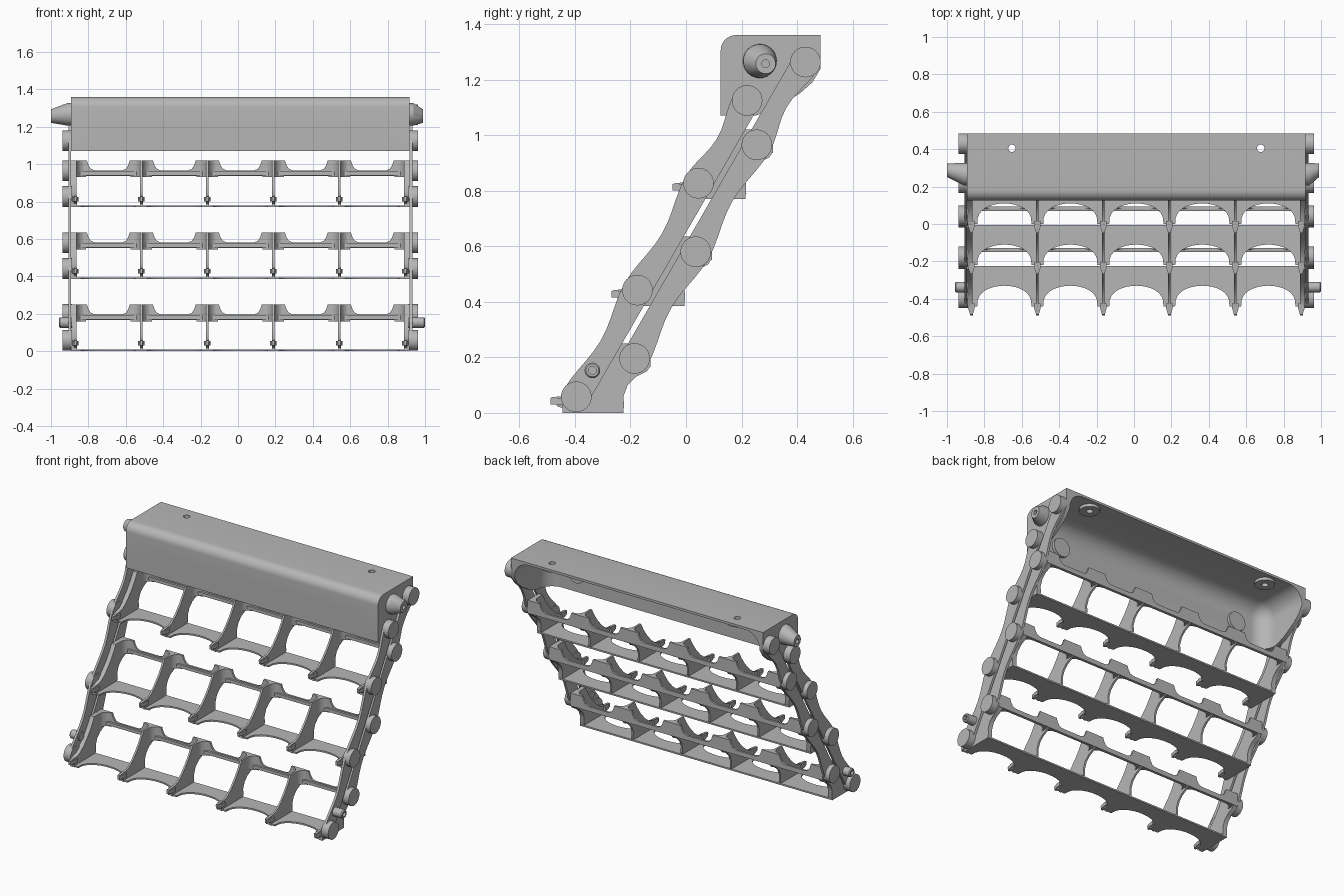
import bpy, bmesh, math
from mathutils import Vector

if "Cube" in bpy.data.objects:
    bpy.data.objects.remove(bpy.data.objects["Cube"], do_unlink=True)

grey = bpy.data.materials.new("plain grey")
grey.use_nodes = True
grey.diffuse_color = (0.47, 0.47, 0.47, 1)
grey.node_tree.nodes["Principled BSDF"].inputs["Base Color"].default_value = grey.diffuse_color

CX = 0.0125            # middle of the rack
HALF = 0.905           # half width of the rack
CELLS = 5
PITCH = 2 * 0.882 / CELLS
STEP = Vector((0, 0.22, 0.385))


def finish(name, bm):
    bmesh.ops.recalc_face_normals(bm, faces=bm.faces)
    mesh = bpy.data.meshes.new(name)
    bm.to_mesh(mesh)
    bm.free()
    mesh.materials.append(grey)
    ob = bpy.data.objects.new(name, mesh)
    bpy.context.collection.objects.link(ob)
    return ob


def smooth(ob):
    bpy.ops.object.select_all(action='DESELECT')
    ob.select_set(True)
    bpy.context.view_layer.objects.active = ob
    bpy.ops.object.shade_smooth_by_angle(angle=math.radians(32))


def prism(bm, pts, axis, lo, hi):
    """Extrude a 2D outline along the named axis."""
    def put(a, b, c):
        return {'x': (c, a, b), 'y': (a, c, b), 'z': (a, b, c)}[axis]
    low = bm.verts.new
    face = bm.faces.new([low(put(a, b, lo)) for a, b in pts])
    out = bmesh.ops.extrude_face_region(bm, geom=[face])
    delta = Vector(put(0, 0, hi - lo))
    for v in out["geom"]:
        if isinstance(v, bmesh.types.BMVert):
            v.co += delta


def loft_x(bm, rings, seg=32):
    """Loft circles (x, y, z, radius) that face along x, capping both ends."""
    loops = []
    for x, y, z, r in rings:
        loops.append([bm.verts.new((x, y + r * math.cos(2 * math.pi * i / seg),
                                    z + r * math.sin(2 * math.pi * i / seg))) for i in range(seg)])
    for a, b in zip(loops, loops[1:]):
        for i in range(seg):
            j = (i + 1) % seg
            bm.faces.new((a[i], a[j], b[j], b[i]))
    bm.faces.new(loops[0])
    bm.faces.new(loops[-1])


def cylinder(name, centre, r, depth, axis):
    bm = bmesh.new()
    bmesh.ops.create_cone(bm, cap_ends=True, segments=24, radius1=r, radius2=r, depth=depth)
    for v in bm.verts:
        x, y, z = v.co
        v.co = Vector((x, z, y) if axis == 'y' else (x, y, z)) + Vector(centre)
    return finish(name, bm)


def cut(ob, cutter):
    cutter.hide_render = True
    mod = ob.modifiers.new("cut", 'BOOLEAN')
    mod.operation = 'DIFFERENCE'
    mod.solver = 'EXACT'
    mod.object = cutter
    bpy.context.view_layer.objects.active = ob
    bpy.ops.object.modifier_apply(modifier=mod.name)
    bpy.data.objects.remove(cutter, do_unlink=True)


# Top housing: rounded front edge, sloping open underside
R = 0.055
profile = [(0.485, 1.36), (0.485, 1.24), (0.455, 1.19), (0.41, 1.15), (0.32, 1.095), (0.25, 1.07), (0.125, 1.07)]
for i in range(9):
    a = math.pi - i * math.pi / 16
    profile.append((0.125 + R + R * math.cos(a), 1.36 - R + R * math.sin(a)))
bm = bmesh.new()
prism(bm, profile, 'x', CX - HALF, CX + HALF)
housing = finish("top_housing", bm)

# Scooped hollow of the housing
bm = bmesh.new()
bmesh.ops.create_cube(bm, size=1)
for v in bm.verts:
    v.co = (CX + v.co.x * 1.76, 0.54 + v.co.y * 0.8, 0.945 + v.co.z * 0.8)
bmesh.ops.bevel(bm, geom=bm.edges[:], offset=0.1, segments=8, profile=0.5, affect='EDGES')
cut(housing, finish("hollow_cutter", bm))

# Screw holes with round bosses inside the housing
for hx in (CX - 0.665, CX + 0.665):
    for axis, wall, hole in (('y', (hx, 0.146, 1.195), (hx, 0.14, 1.195)),
                             ('z', (hx, 0.405, 1.339), (hx, 0.405, 1.34))):
        boss = cylinder("screw_boss", wall, 0.06, 0.024, axis)
        cut(boss, cylinder("boss_cutter", hole, 0.02, 0.12, axis))
        smooth(boss)
        cut(housing, cylinder("screw_cutter", hole, 0.02, 0.12, axis))
smooth(housing)

# Divider outline with a curved front edge and hollowed back edge
divider = [(-0.445, 0.0), (-0.23, 0.0), (-0.223, 0.02), (-0.225, 0.06), (-0.21, 0.1), (-0.18, 0.13),
           (-0.14, 0.15), (-0.127, 0.17), (-0.127, 0.25), (-0.24, 0.25), (-0.265, 0.205), (-0.3, 0.155),
           (-0.345, 0.105), (-0.39, 0.07), (-0.445, 0.055)]
nub = [(-0.43, 0.015), (-0.43, 0.062), (-0.485, 0.056), (-0.488, 0.046), (-0.46, 0.022)]
tip = [(-0.018, -0.425), (0.018, -0.425), (0.018, -0.45), (0.006, -0.488), (-0.006, -0.488), (-0.018, -0.45)]
lines = [CX + (i - CELLS / 2) * PITCH for i in range(CELLS + 1)]

# Floor outline with one scallop per cell
floor = [(CX + HALF, -0.225), (CX - HALF, -0.225), (CX - HALF, -0.44)]
for left in lines[:-1]:
    for i in range(17):
        a = math.pi - math.pi * i / 16
        s = math.sin(a)
        floor.append((left + PITCH / 2 + 0.145 * math.cos(a), -0.435 + 0.105 * s ** 0.8 if 0 < i < 16 else -0.44))
floor.append((CX + HALF, -0.44))

# Rail outline with raised ears at the dividers
rail = [(CX + HALF, 0.166), (CX - HALF, 0.166), (CX - HALF, 0.25)]
ear = [(0.062, 0.25), (0.07, 0.225), (0.083, 0.205), (0.105, 0.196)]
for left in lines[:-1]:
    rail += [(left + a, z) for a, z in ear]
    rail += [(left + PITCH - a, z) for a, z in reversed(ear)]
rail.append((CX + HALF, 0.25))

for level, name in enumerate(("lower", "middle", "upper")):
    offset = STEP * level

    def place(part, bm):
        bmesh.ops.translate(bm, verts=bm.verts, vec=offset)
        smooth(finish(name + "_" + part, bm))

    bm = bmesh.new()
    prism(bm, floor, 'z', 0.0, 0.01)
    place("shelf_floor", bm)

    bm = bmesh.new()
    prism(bm, rail, 'y', -0.14, -0.127)
    prism(bm, [(-0.15, 0.17), (-0.127, 0.166), (-0.127, 0.194), (-0.15, 0.19)], 'x', CX - HALF, CX + HALF)
    place("back_rail", bm)

    bm = bmesh.new()
    for i, x in enumerate(lines):
        lo, hi = x - 0.006, x + 0.006
        if i == 0:
            lo = CX - HALF
        if i == CELLS:
            hi = CX + HALF
        prism(bm, divider, 'x', lo, hi)
    place("dividers", bm)

    # Rounded corners that join dividers to the rail
    bm = bmesh.new()
    for i, x in enumerate(lines):
        for side in (-1, 1):
            if (i, side) in ((0, -1), (CELLS, 1)):
                continue
            curve = [(x, -0.135)]
            for k in range(7):
                a = math.pi / 2 * k / 6
                curve.append((x + side * (0.058 - 0.052 * math.sin(a)), -0.19 + 0.052 * (1 - math.cos(a))))
            curve = [curve[0]] + [(px, -0.138 - (py + 0.19)) for px, py in curve[1:]] + [(x, -0.19)]
            prism(bm, curve, 'z', 0.16, 0.25)
    place("corner_fillets", bm)

    bm = bmesh.new()
    for x in lines:
        prism(bm, nub, 'x', x - 0.008, x + 0.008)
        prism(bm, [(x + a, y) for a, y in tip], 'z', 0.03, 0.054)
    place("front_nubs", bm)

# Linkage arms: straight inner edge, waisted outer edge, round pivots
front_pivots = [(-0.395, 0.058), (-0.175, 0.442), (0.045, 0.827), (0.22, 1.125)]
along = Vector((0.5, 0.866))
across = Vector((-0.866, 0.5))
for side, sign in (("right", -1), ("left", 1)):
    for which, shift, out in (("front", (0, 0), 1), ("rear", (0.21, 0.138), -1)):
        pivots = [Vector(p) + Vector(shift) for p in front_pivots]
        outer = []
        for a, b in zip(pivots, pivots[1:]):
            for k in range(10):
                t = k / 10
                w = 0.052 - 0.028 * math.sin(math.pi * t) ** 2
                outer.append(a.lerp(b, t) + across * out * w)
        outer.append(pivots[-1] + across * out * 0.052)
        cap = [pivots[-1] + along * 0.05]
        inner = [pivots[-1] - across * out * 0.047, pivots[0] - across * out * 0.047]
        outline = outer + cap + inner + [pivots[0] - along * 0.045]
        bm = bmesh.new()
        prism(bm, [tuple(p) for p in outline], 'x', CX + sign * 0.905, CX + sign * 0.92)
        smooth(finish(side + "_" + which + "_arm", bm))
        bm = bmesh.new()
        for p in pivots:
            loft_x(bm, [(CX + sign * 0.9, p.x, p.y, 0.055), (CX + sign * 0.95, p.x, p.y, 0.055)])
        smooth(finish(side + "_" + which + "_pivots", bm))

# Slanted bumper cones on the housing ends and small pegs on the arms
for side, sign, end, peg in (("right", -1, -1.0, -0.957), ("left", 1, 0.99, 1.0)):
    bm = bmesh.new()
    loft_x(bm, [(CX + sign * 0.89, 0.265, 1.267, 0.062), (CX + sign * 0.925, 0.267, 1.266, 0.06),
                (end, 0.287, 1.257, 0.036), (end, 0.287, 1.257, 0.014),
                (end - sign * 0.03, 0.287, 1.257, 0.014)])
    smooth(finish(side + "_bumper", bm))
    bm = bmesh.new()
    loft_x(bm, [(CX + sign * 0.9, -0.337, 0.153, 0.028), (peg - sign * 0.006, -0.337, 0.153, 0.028),
                (peg, -0.337, 0.153, 0.023), (peg, -0.337, 0.153, 0.014),
                (peg - sign * 0.02, -0.337, 0.153, 0.014)], 24)
    smooth(finish(side + "_peg", bm))
